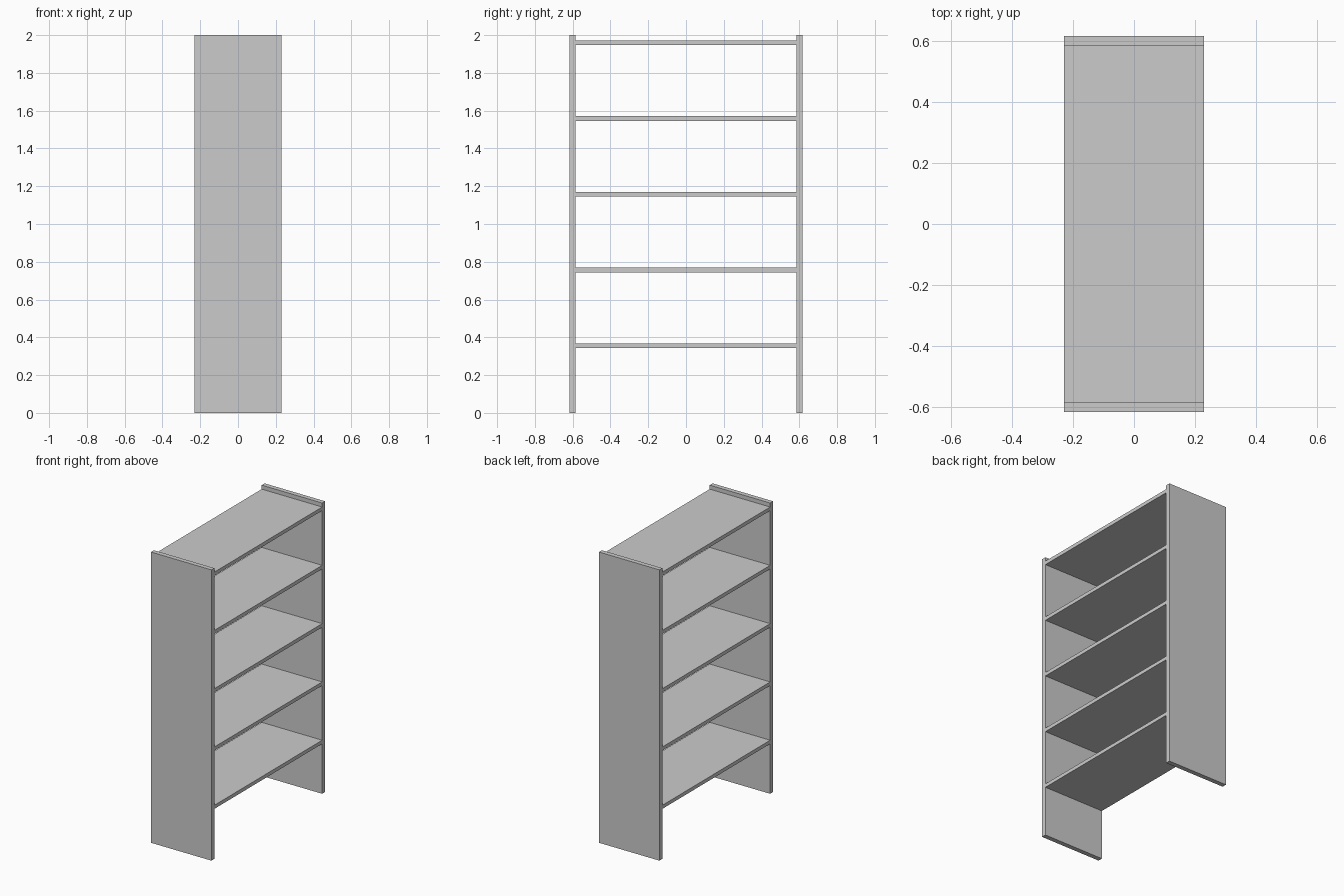
import bpy

if "Cube" in bpy.data.objects:
    bpy.data.objects.remove(bpy.data.objects["Cube"])

DEPTH = 0.46      # x extent
HALF_W = 0.618    # outer half width along y
PANEL_T = 0.032
SHELF_T = 0.025


def box(name, size, centre):
    bpy.ops.mesh.primitive_cube_add(size=1, location=centre)
    ob = bpy.context.object
    ob.name = name
    ob.scale = size
    bpy.ops.object.transform_apply(location=False, rotation=False, scale=True)
    return ob


# Upright side panels
for label, s in (("front", -1), ("back", 1)):
    box(f"side_panel_{label}", (DEPTH, PANEL_T, 2.0),
        (0, s * (HALF_W - PANEL_T / 2), 1.0))

# Five evenly spaced shelves between the panels
for i in range(5):
    box(f"shelf_{i + 1}", (DEPTH, 2 * (HALF_W - PANEL_T), SHELF_T),
        (0, 0, 0.356 + i * 0.401))
